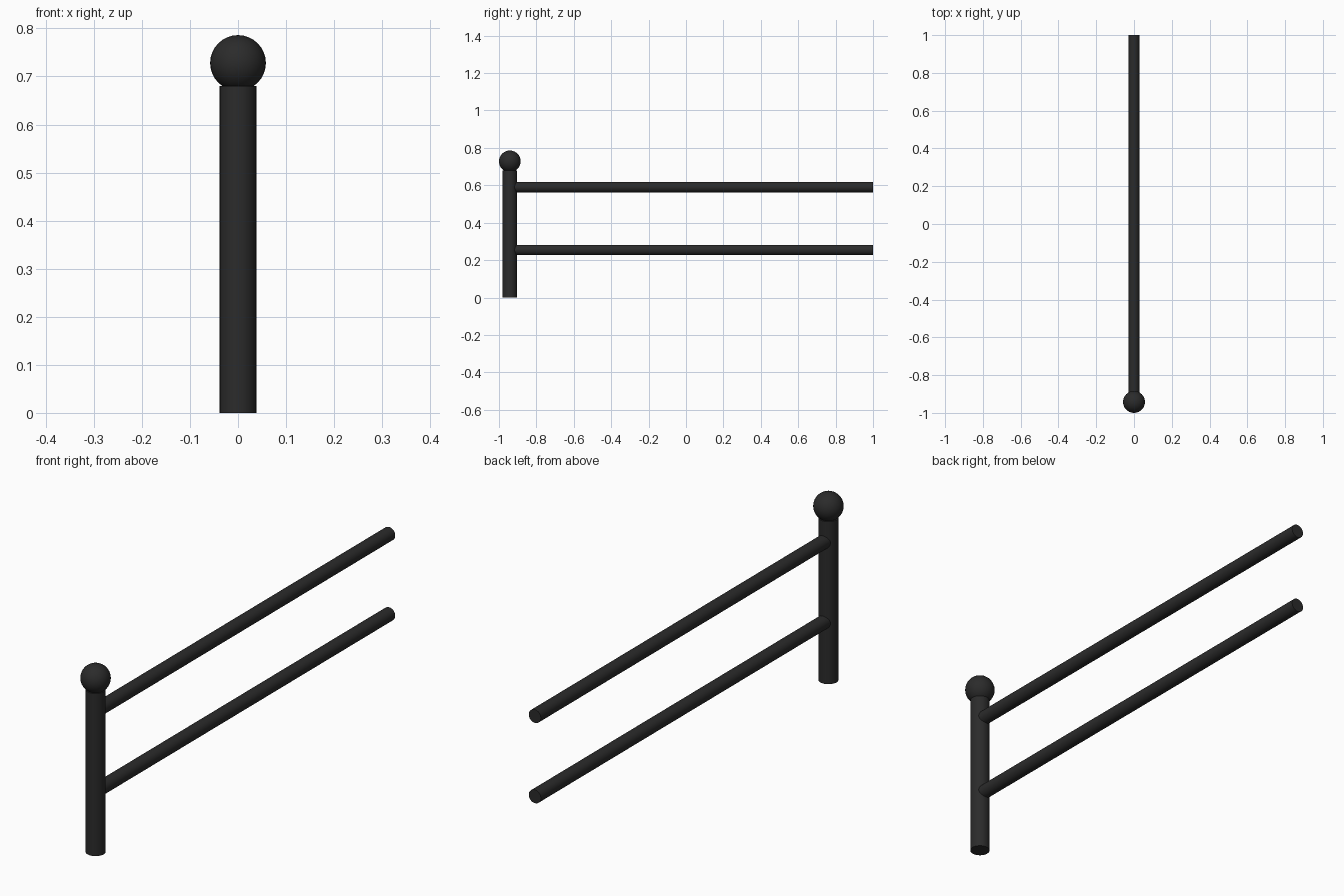
import bpy
from math import pi, radians

cube = bpy.data.objects.get("Cube")
if cube:
    bpy.data.objects.remove(cube, do_unlink=True)

# Black painted metal
COLOUR = (0.024, 0.024, 0.024, 1)
black = bpy.data.materials.new("black_metal")
black.use_nodes = True
black.diffuse_color = COLOUR
black.node_tree.nodes["Principled BSDF"].inputs["Base Color"].default_value = COLOUR

POST_Y = -0.942
POST_RADIUS = 0.038
POST_HEIGHT = 0.68
BALL_RADIUS = 0.058
RAIL_RADIUS = 0.028


def finish(name):
    obj = bpy.context.object
    obj.name = name
    obj.data.materials.append(black)
    bpy.ops.object.shade_smooth_by_angle(angle=radians(40))


# Upright post
bpy.ops.mesh.primitive_cylinder_add(
    vertices=32, radius=POST_RADIUS, depth=POST_HEIGHT,
    location=(0, POST_Y, POST_HEIGHT / 2))
finish("post")

# Ball finial, sunk slightly into the post top
bpy.ops.mesh.primitive_uv_sphere_add(
    segments=32, ring_count=16, radius=BALL_RADIUS,
    location=(0, POST_Y, 0.728))
finish("ball_finial")

# Rails running back from the post
for name, height in (("lower_rail", 0.254), ("upper_rail", 0.59)):
    bpy.ops.mesh.primitive_cylinder_add(
        vertices=32, radius=RAIL_RADIUS, depth=1 - POST_Y,
        location=(0, (1 + POST_Y) / 2, height), rotation=(pi / 2, 0, 0))
    finish(name)
